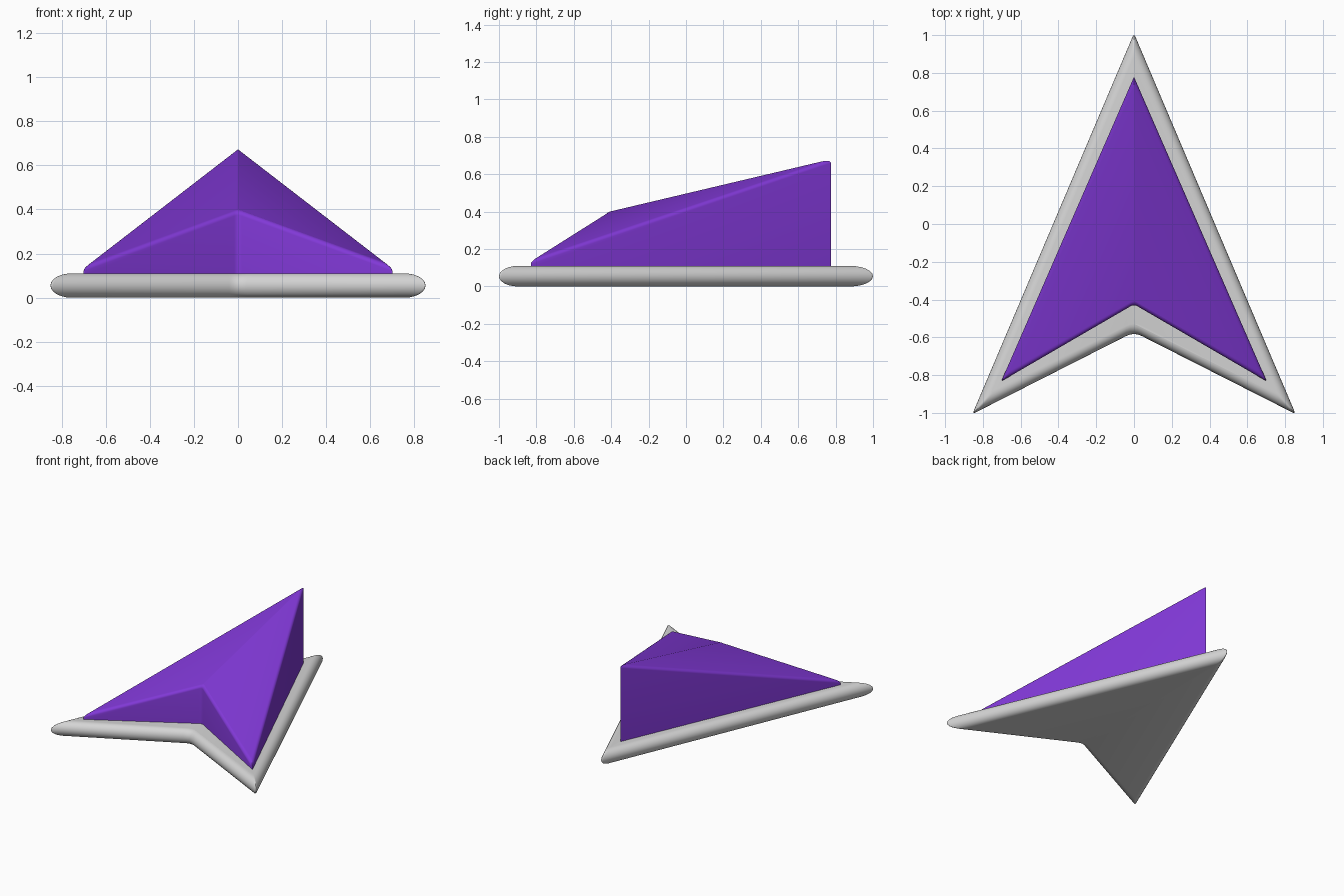
import bpy, bmesh, math
from mathutils import Vector

if "Cube" in bpy.data.objects:
    bpy.data.objects.remove(bpy.data.objects["Cube"])

SEG = 4  # points per rounded corner (even, so the centre line has a vertex)


def material(name, rgb):
    m = bpy.data.materials.new(name)
    m.diffuse_color = (*rgb, 1)
    m.use_nodes = True
    m.node_tree.nodes["Principled BSDF"].inputs["Base Color"].default_value = m.diffuse_color
    return m


def ring(corners, inset, cuts):
    """Arrow outline (counter-clockwise) inset by a distance, corners softened."""
    pts = [Vector(c) for c in corners]
    n = len(pts)
    moved = []
    for i in range(n):
        a = (pts[i] - pts[i - 1]).normalized()
        b = (pts[(i + 1) % n] - pts[i]).normalized()
        na, nb = Vector((-a.y, a.x)), Vector((-b.y, b.x))
        moved.append(pts[i] + (na + nb) * inset / (1 + na.dot(nb)))
    out = []
    for i in range(n):
        p = moved[i]
        p0 = p + (moved[i - 1] - p).normalized() * cuts[i]
        p2 = p + (moved[(i + 1) % n] - p).normalized() * cuts[i]
        for k in range(SEG + 1):
            t = k / SEG
            out.append(p0 * (1 - t) ** 2 + p * 2 * t * (1 - t) + p2 * t * t)
    return out


def build(name, corners, cuts, levels, mat):
    """Stack rings of (inset, height function) and cap both ends in two halves."""
    bm = bmesh.new()
    rings = []
    for inset, height in levels:
        rings.append([bm.verts.new((p.x, p.y, height(p)))
                      for p in ring(corners, inset, cuts)])
    n = len(rings[0])
    for lo, hi in zip(rings, rings[1:]):
        for i in range(n):
            j = (i + 1) % n
            bm.faces.new((lo[i], lo[j], hi[j], hi[i]))
    tip, notch = SEG // 2, 2 * (SEG + 1) + SEG // 2
    for r, flip in ((rings[0], True), (rings[-1], False)):
        for half in (r[tip:notch + 1], r[notch:] + r[:tip + 1]):
            bm.faces.new(half[::-1] if flip else half)
    bmesh.ops.triangulate(bm, faces=[f for f in bm.faces if len(f.verts) > 4])
    bmesh.ops.recalc_face_normals(bm, faces=bm.faces)
    me = bpy.data.meshes.new(name)
    bm.to_mesh(me)
    bm.free()
    me.materials.append(mat)
    ob = bpy.data.objects.new(name, me)
    bpy.context.collection.objects.link(ob)
    bpy.ops.object.select_all(action='DESELECT')
    ob.select_set(True)
    bpy.context.view_layer.objects.active = ob
    bpy.ops.object.shade_smooth_by_angle(angle=math.radians(30))


# Base plate with a half-round rim
R = 0.055
rim = []
for k in range(13):
    a = -math.pi / 2 + math.pi * k / 12
    rim.append((0.048 * (1 - math.cos(a)), lambda p, z=R + R * math.sin(a): z))
build("base_plate",
      [(0, 1.009), (-0.856, -1.0065), (0, -0.572), (0.856, -1.0065)],
      (0.02, 0.02, 0.045, 0.02), rim, material("light grey", (0.66, 0.66, 0.66)))


# Arrow body: upright walls, softened top edge, two sloping roof planes
def roof(p):
    return 0.4967 - 0.229 * abs(p.x) + 0.2365 * p.y


E = 0.02
body = [(0, lambda p: 0.105)]
for k in range(6):
    a = math.pi / 2 * k / 5
    body.append((E * (1 - math.cos(a)),
                 lambda p, d=E * (1 - math.sin(a)): roof(p) - d))
build("arrow_body",
      [(0, 0.779), (-0.703, -0.833), (0, -0.425), (0.703, -0.833)],
      (0.008, 0.01, 0.02, 0.01), body, material("purple", (0.22, 0.04, 0.68)))
